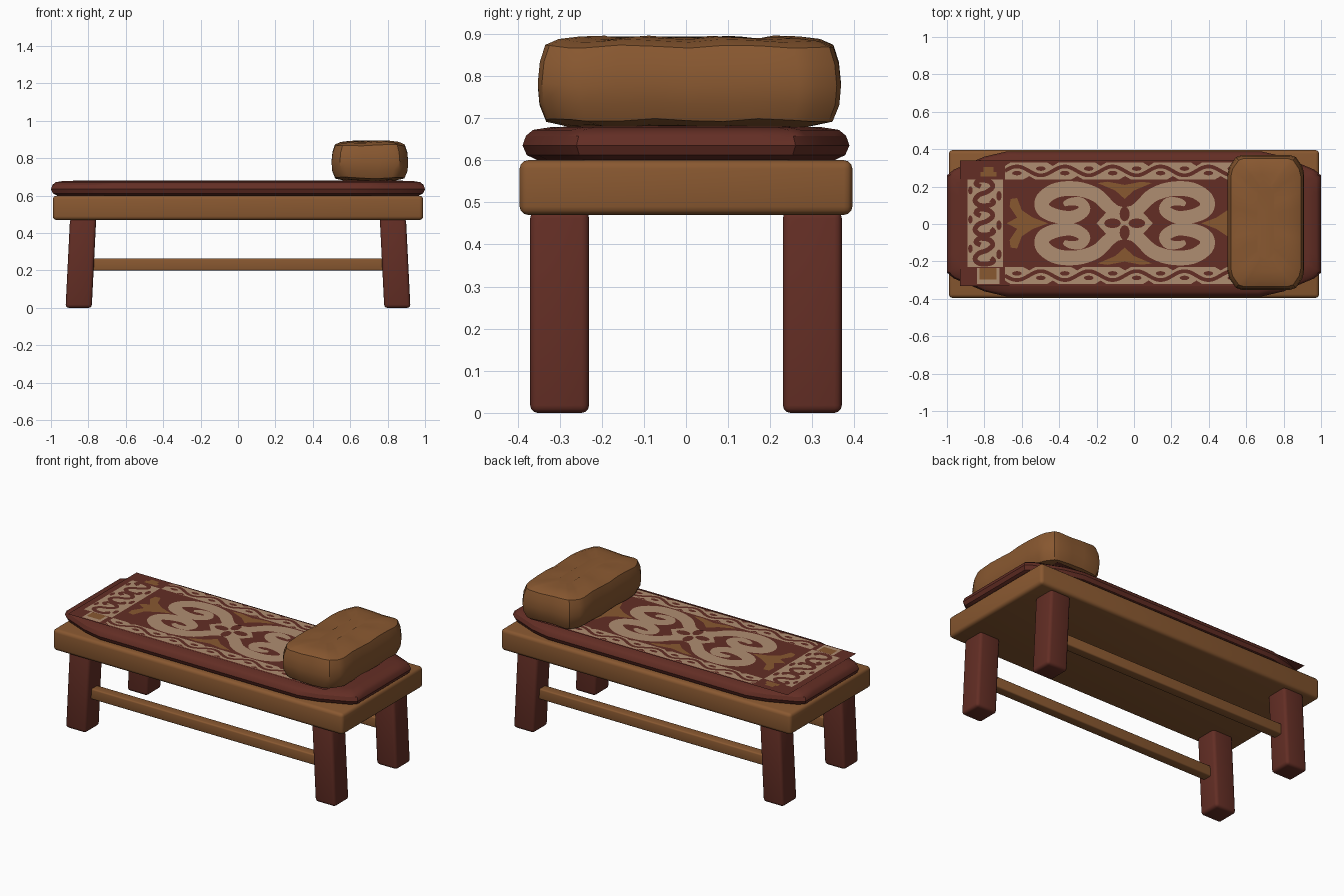
import bpy, bmesh, math
from mathutils import Vector

cube = bpy.data.objects.get("Cube")
if cube:
    bpy.data.objects.remove(cube, do_unlink=True)


def material(name, rgb):
    m = bpy.data.materials.new(name)
    m.use_nodes = True
    m.diffuse_color = (*rgb, 1)
    m.node_tree.nodes["Principled BSDF"].inputs["Base Color"].default_value = (*rgb, 1)
    return m


WOOD = material("warm brown", (0.25, 0.098, 0.03))
RED = material("dark red", (0.125, 0.027, 0.018))
BEIGE = material("beige", (0.43, 0.27, 0.165))


def make(name, bm, mat, smooth=None):
    me = bpy.data.meshes.new(name)
    bm.to_mesh(me)
    bm.free()
    ob = bpy.data.objects.new(name, me)
    bpy.context.collection.objects.link(ob)
    me.materials.append(mat)
    if smooth:
        bpy.ops.object.select_all(action='DESELECT')
        ob.select_set(True)
        bpy.context.view_layer.objects.active = ob
        bpy.ops.object.shade_smooth_by_angle(angle=math.radians(smooth))
    return ob


def box(name, centre, size, mat, bevel, lean=0):
    bm = bmesh.new()
    bmesh.ops.create_cube(bm, size=1)
    for v in bm.verts:
        v.co = Vector(centre) + Vector([a * b for a, b in zip(v.co, size)])
    bmesh.ops.bevel(bm, geom=bm.edges[:], offset=bevel, segments=3,
                    profile=0.5, affect='EDGES')
    for v in bm.verts:
        v.co.x -= lean * v.co.z
    return make(name, bm, mat, 40)


def loft(name, centre, corner, rings, mat, wobble=0):
    """Stack of inset rounded outlines; corner is one quarter of the outline."""
    flip = corner[::-1]
    keys = (corner + [(-x, y) for x, y in flip]
            + [(-x, -y) for x, y in corner] + [(x, -y) for x, y in flip])
    outline = []
    for a, b in zip(keys, keys[1:] + keys[:1]):
        n = max(1, round(math.dist(a, b) / 0.09))
        outline += [Vector(a).lerp(Vector(b), i / n) for i in range(n)]
    hx, hy = corner[0][0], corner[-1][1]
    bm = bmesh.new()
    loops = []
    for inset, z in rings:
        loops.append([bm.verts.new((
            centre[0] + p.x * (1 - inset / hx), centre[1] + p.y * (1 - inset / hy),
            z + wobble * math.sin(p.y * 23 + p.x * 17 + z * 9))) for p in outline])
    count = len(outline)
    for low, high in zip(loops, loops[1:]):
        for i in range(count):
            j = (i + 1) % count
            bm.faces.new((low[i], low[j], high[j], high[i]))
    bm.faces.new(loops[0][::-1])
    bm.faces.new(loops[-1])
    return make(name, bm, mat, 32)


# Bench frame, leaning legs and long stretchers
box("bench_frame", (0, 0, 0.535), (1.98, 0.79, 0.13), WOOD, 0.02)
for sx, side in ((-1, "right"), (1, "left")):
    for sy, end in ((-1, "front"), (1, "back")):
        box(f"{end}_{side}_leg", (sx * 0.852, sy * 0.3, 0.24), (0.14, 0.14, 0.48),
            RED, 0.018, sx * 0.05)
for sy, end in ((-1, "front"), (1, "back")):
    box(f"{end}_stretcher", (0, sy * 0.3, 0.232), (1.62, 0.06, 0.065), WOOD, 0.008)

# Mattress and pillow
loft("mattress", (0, 0), [(1, 0.26), (0.965, 0.29), (0.8, 0.36), (0.68, 0.388)],
     [(0.04, 0.598), (0.01, 0.612), (0, 0.635), (0.008, 0.658), (0.025, 0.672),
      (0.07, 0.679), (0.2, 0.681)], RED)
loft("pillow", (0.705, 0.008), [(0.205, 0.26), (0.195, 0.3), (0.16, 0.35), (0.13, 0.36)],
     [(0.08, 0.682), (0.02, 0.695), (0.004, 0.735), (0, 0.78), (0.005, 0.83),
      (0.018, 0.87), (0.05, 0.884), (0.1, 0.89), (0.16, 0.892)], WOOD, 0.004)

# Rug drawing helpers, in coordinates about the rug centre
CX, CY, RUG_Z = -0.05, 0.004, 0.684


def plate(name, polys, layer, mat):
    bm = bmesh.new()
    for poly in polys:
        f = bm.faces.new([bm.verts.new((CX + x, CY + y, RUG_Z + layer * 0.0015))
                          for x, y in poly])
        f.normal_update()
        if f.normal.z < 0:
            f.normal_flip()
    return make(name, bm, mat)


def rect(x0, x1, y0, y1):
    return [(x0, y0), (x1, y0), (x1, y1), (x0, y1)]


def mirror(polys, x=True, y=True):
    out = list(polys)
    if x:
        out += [[(-a, b) for a, b in p] for p in out]
    if y:
        out += [[(a, -b) for a, b in p] for p in out]
    return out


def oval(x, y, rx, ry, n=12):
    return [(x + rx * math.cos(math.tau * i / n), y + ry * math.sin(math.tau * i / n))
            for i in range(n)]


def smooth_path(pts, steps=5):
    p = [Vector(q) for q in [pts[0]] + pts + [pts[-1]]]
    out = []
    for a, b, c, d in zip(p, p[1:], p[2:], p[3:]):
        for i in range(steps):
            t = i / steps
            out.append(0.5 * (2 * b + (c - a) * t + (2 * a - 5 * b + 4 * c - d) * t * t
                              + (3 * b - a - 3 * c + d) * t ** 3))
    return out + [p[-1]]


def ribbon(path, width):
    """Quads along a path; width is a function of 0..1."""
    path = [Vector(p) for p in path]
    n = len(path) - 1
    sides = []
    for i, p in enumerate(path):
        d = (path[min(i + 1, n)] - path[max(i - 1, 0)]).normalized()
        off = Vector((-d.y, d.x)) * width(i / n) / 2
        sides.append((p + off, p - off))
    return [[a[0], a[1], b[1], b[0]] for a, b in zip(sides, sides[1:])]


# Rug sheet with beige border bands
plate("rug", [rect(-0.88, 0.88, -0.335, 0.335)], 0, RED)
plate("rug_border_bands", mirror([rect(-0.84, -0.65, -0.235, 0.235)], y=False)
      + mirror([rect(-0.64, 0.64, 0.235, 0.325)], x=False), 1, BEIGE)

# Vine scrolls in the borders
vines = []
for k in range(5):
    x0 = -0.64 + k * 0.256
    wave = [(x0 + 0.256 * t / 16, 0.28 + 0.024 * math.sin(math.tau * t / 16))
            for t in range(17)]
    vines += ribbon(wave, lambda t: 0.02)
    vines += [oval(x0 + 0.064, 0.268, 0.026, 0.012), oval(x0 + 0.192, 0.292, 0.026, 0.012),
              [(x0 - 0.03, 0.325), (x0 + 0.03, 0.325), (x0, 0.306)],
              [(x0 + 0.1, 0.235), (x0 + 0.16, 0.235), (x0 + 0.13, 0.252)]]
plate("long_border_vines", mirror(vines, x=False), 2, RED)

curls = []
hook = smooth_path([(-0.025, 0.04), (-0.05, 0.055), (-0.03, 0.075), (0.02, 0.068),
                    (0.04, 0.04), (0.01, 0.012), (-0.035, -0.005), (-0.055, -0.035),
                    (-0.03, -0.06), (0.02, -0.06), (0.045, -0.045), (0.03, -0.03)])
for k in (-1, 0, 1):
    curls += ribbon([p + Vector((-0.745, k * 0.156)) for p in hook], lambda t: 0.026)
    curls += [oval(-0.672, k * 0.156 - 0.01, 0.014, 0.026),
              oval(-0.825, k * 0.156 + 0.02, 0.012, 0.022)]
plate("end_border_curls", mirror(curls, y=False), 2, RED)

# Corner squares
plate("corner_frames", mirror([rect(-0.79, -0.67, -0.325, -0.24)], y=False), 1, BEIGE)
plate("corner_patches", mirror([rect(-0.77, -0.685, 0.25, 0.275), rect(-0.755, -0.7, 0.275, 0.3),
                                rect(-0.775, -0.685, -0.3, -0.24)], y=False), 2, WOOD)

# Four large scrolls joined by a central medallion
scroll = smooth_path([(0, 0.03), (-0.08, 0.085), (-0.15, 0.15), (-0.25, 0.183),
                      (-0.36, 0.178), (-0.435, 0.13), (-0.435, 0.075), (-0.37, 0.04),
                      (-0.28, 0.033), (-0.215, 0.07), (-0.235, 0.112), (-0.29, 0.115),
                      (-0.325, 0.1)])
arms = ribbon(scroll, lambda t: 0.02 + 0.06 * math.sin(math.pi * min(1, t * 0.8 + 0.2)) ** 0.7)
plate("rug_scrolls", mirror(arms), 1, BEIGE)
plate("rug_medallion", [[(-0.15, 0), (-0.06, 0.1), (0, 0.085), (0.06, 0.1),
                         (0.15, 0), (0.06, -0.1), (0, -0.085), (-0.06, -0.1)]], 2, BEIGE)
plate("medallion_flower", mirror([oval(-0.065, 0, 0.045, 0.026)], y=False)
      + mirror([oval(0, 0.05, 0.027, 0.04)], x=False), 3, RED)

# Brown palmettes around the field
half = [(-0.41, 0), (-0.49, 0.03), (-0.55, 0.07), (-0.575, 0.135), (-0.61, 0.13),
        (-0.615, 0.09), (-0.575, 0.03), (-0.63, 0.0)]
plate("end_palmettes", mirror([half]), 1, WOOD)
plate("side_palmettes", mirror([[(-0.145, 0.215), (-0.09, 0.222), (0, 0.205), (0.09, 0.222),
                                 (0.145, 0.215), (0.05, 0.175), (0, 0.13), (-0.05, 0.175)]],
                               x=False), 2, WOOD)
